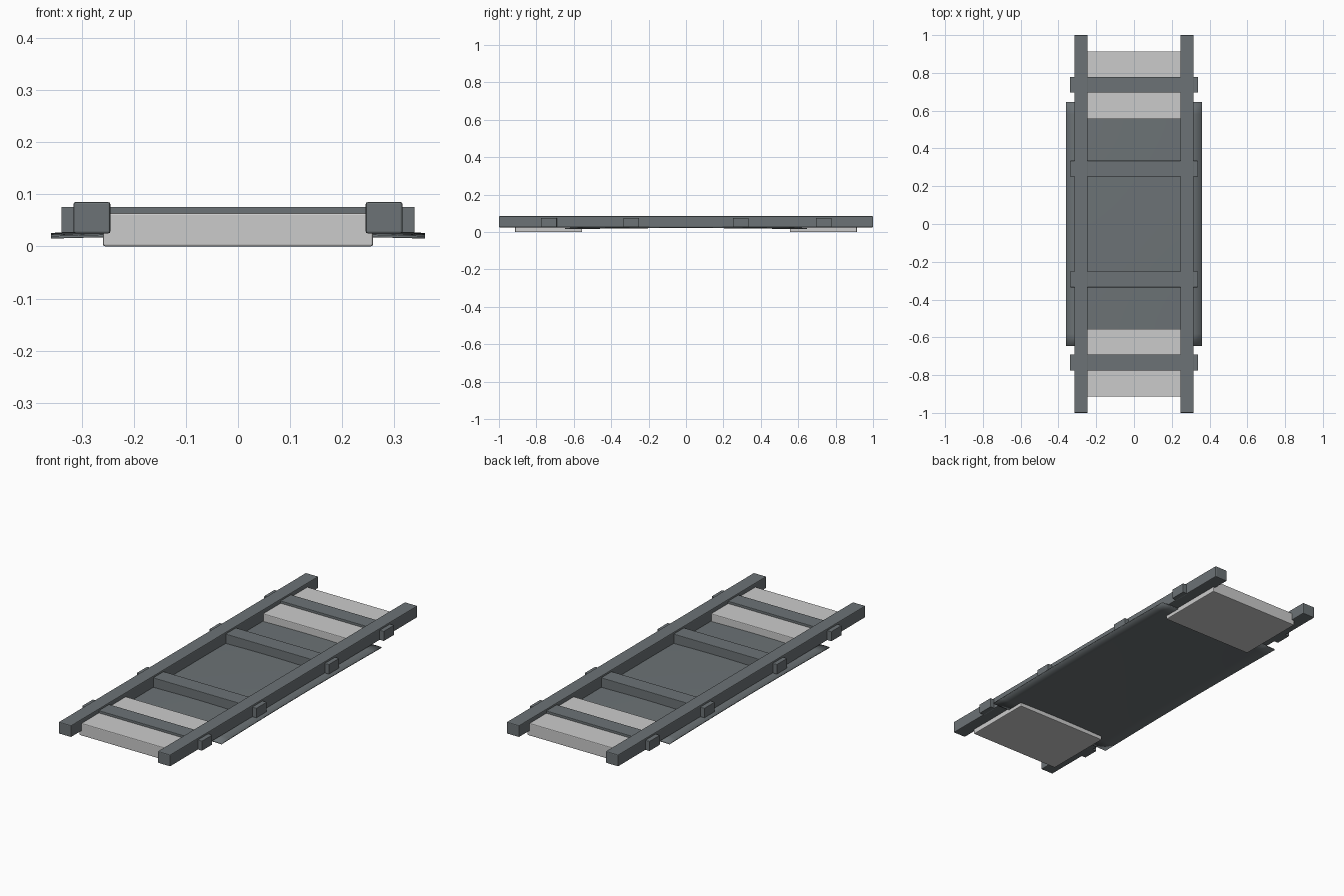
import bpy, bmesh
from math import cos, pi

if "Cube" in bpy.data.objects:
    bpy.data.objects.remove(bpy.data.objects["Cube"])


def box(name, x0, x1, y0, y1, z0, z1, bevel=0.004):
    bm = bmesh.new()
    bmesh.ops.create_cube(bm, size=1)
    for v in bm.verts:
        v.co = ((x0, x1)[v.co.x > 0], (y0, y1)[v.co.y > 0], (z0, z1)[v.co.z > 0])
    me = bpy.data.meshes.new(name)
    bm.to_mesh(me)
    bm.free()
    ob = bpy.data.objects.new(name, me)
    bpy.context.collection.objects.link(ob)
    mod = ob.modifiers.new("edge_round", 'BEVEL')
    mod.width = bevel
    mod.segments = 2
    return ob


def colour(name, c):
    m = bpy.data.materials.new(name)
    m.diffuse_color = (*c, 1)
    m.use_nodes = True
    m.node_tree.nodes["Principled BSDF"].inputs["Base Color"].default_value = m.diffuse_color
    return m


dark = colour("dark_frame", (0.15, 0.17, 0.18))
light = colour("light_pad", (0.55, 0.55, 0.57))

# Long side rails
for side, s in (("left", -1), ("right", 1)):
    a, b = sorted((s * 0.245, s * 0.316))
    box(side + "_rail", a, b, -1, 1, 0.025, 0.085).data.materials.append(dark)

# Cross bars running through the rails
for i, y in enumerate((-0.733, -0.293, 0.293, 0.737)):
    bar = box(f"cross_bar_{i + 1}", -0.339, 0.339, y - 0.042, y + 0.042, 0.026, 0.076, 0.002)
    bar.data.materials.append(dark)

# Pale end blocks
for end, y0, y1 in (("front", -0.914, -0.555), ("back", 0.555, 0.914)):
    box(end + "_end_block", -0.259, 0.259, y0, y1, 0, 0.064).data.materials.append(light)

# Thin sheet under the frame, arched slightly up in the middle
bm = bmesh.new()
bmesh.ops.create_grid(bm, x_segments=12, y_segments=20, size=1)
for v in bm.verts:
    x, y = v.co.x * 0.359, v.co.y * 0.646
    z = 0.015 + 0.006 * cos(pi * y / 1.292) + 0.006 * cos(pi * x / 0.718)
    v.co = (x, y, z)
me = bpy.data.meshes.new("bed_sheet")
bm.to_mesh(me)
bm.free()
me.materials.append(dark)
sheet = bpy.data.objects.new("bed_sheet", me)
bpy.context.collection.objects.link(sheet)
mod = sheet.modifiers.new("thickness", 'SOLIDIFY')
mod.thickness = 0.005
mod.offset = 1
bpy.context.view_layer.objects.active = sheet
sheet.select_set(True)
bpy.ops.object.shade_smooth_by_angle()
